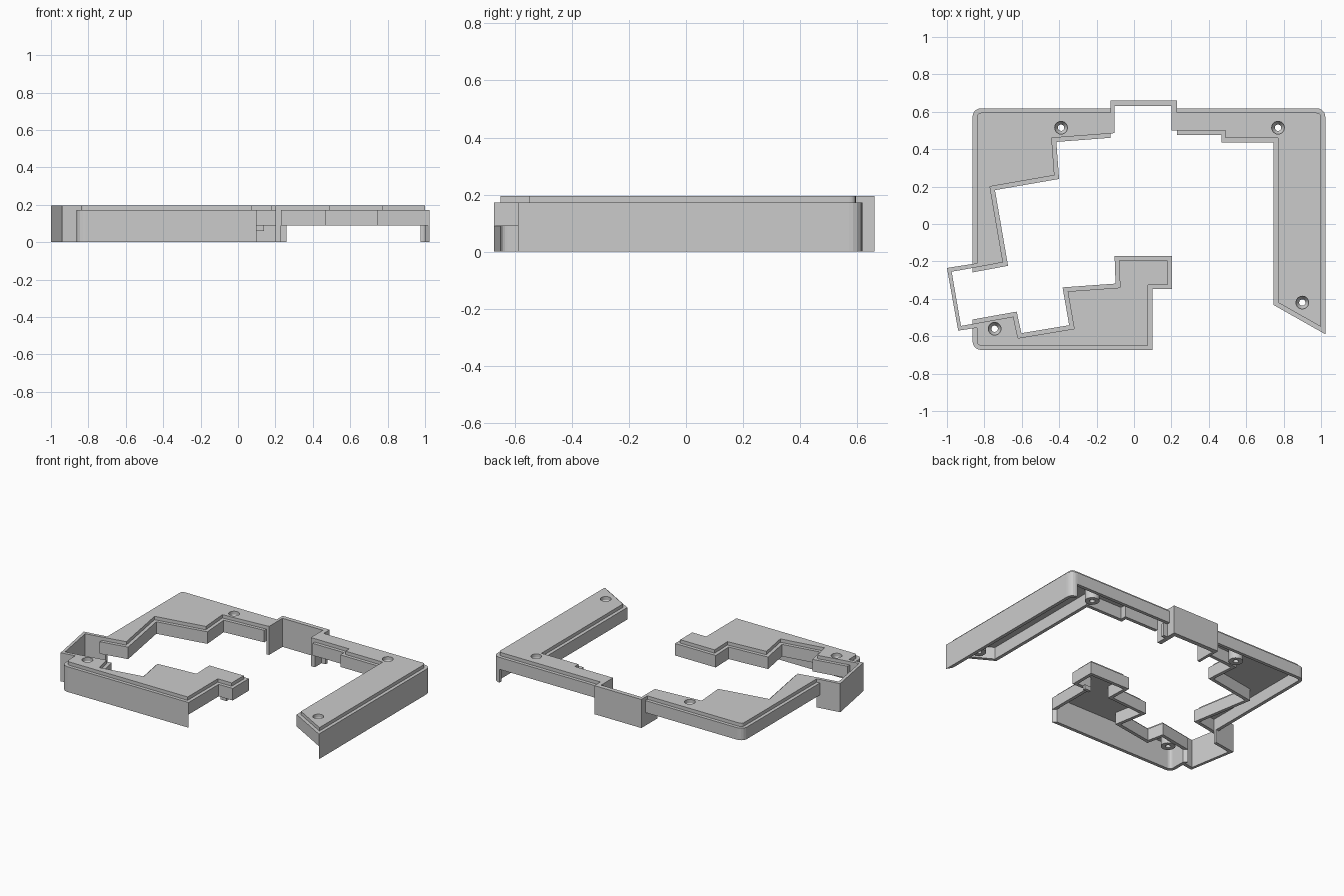
import bpy, bmesh
from math import cos, sin, tau
from mathutils import Vector

cube = bpy.data.objects.get("Cube")
if cube:
    bpy.data.objects.remove(cube, do_unlink=True)

TOP, LOW, ROOF, WALL = 0.195, 0.09, 0.172, 0.023
UP = Vector((0, 0, 1))

grey = bpy.data.materials.new("plain grey")
grey.use_nodes = True
grey.diffuse_color = (0.6, 0.6, 0.6, 1)
grey.node_tree.nodes["Principled BSDF"].inputs["Base Color"].default_value = (0.6, 0.6, 0.6, 1)


def finish(name, bm):
    """Turn a bmesh into a shaded object."""
    bmesh.ops.recalc_face_normals(bm, faces=bm.faces)
    mesh = bpy.data.meshes.new(name)
    bm.to_mesh(mesh)
    bm.free()
    mesh.materials.append(grey)
    obj = bpy.data.objects.new(name, mesh)
    bpy.context.collection.objects.link(obj)
    bpy.ops.object.select_all(action='DESELECT')
    obj.select_set(True)
    bpy.context.view_layer.objects.active = obj
    bpy.ops.object.shade_smooth_by_angle()


def add_prism(bm, loops, z0, z1):
    """Add a solid with an outline and optional hole outlines."""
    caps = {z0: [], z1: []}
    for loop in loops:
        rings = {}
        for z in (z0, z1):
            ring = [bm.verts.new((p[0], p[1], z)) for p in loop]
            caps[z] += [bm.edges.new((v, ring[i - 1])) for i, v in enumerate(ring)]
            rings[z] = ring
        low, high = rings[z0], rings[z1]
        for i in range(len(loop)):
            bm.faces.new((low[i - 1], low[i], high[i], high[i - 1]))
    for edges in caps.values():
        bmesh.ops.triangle_fill(bm, edges=edges, use_beauty=True, normal=UP)


def solid(name, points, z0, z1):
    bm = bmesh.new()
    add_prism(bm, [points], z0, z1)
    finish(name, bm)


def circle(x, y, r, n=24):
    return [(x + r * cos(tau * i / n), y + r * sin(tau * i / n)) for i in range(n)]


def round_corners(edges, corners, r=0.025, steps=5):
    """Replace the listed corners of an outline by small arcs."""
    out = []
    for i, (x, y, bottom) in enumerate(edges):
        if (x, y) not in corners:
            out.append((x, y, bottom))
            continue
        p = Vector((x, y))
        a = p + (Vector(edges[i - 1][:2]) - p).normalized() * r
        b = p + (Vector(edges[(i + 1) % len(edges)][:2]) - p).normalized() * r
        for k in range(steps + 1):
            t = k / steps
            q = a * (1 - t) ** 2 + p * 2 * t * (1 - t) + b * t * t
            out.append((q.x, q.y, bottom))
    return out


def inset(edges):
    """Inner corner points of the walls; open edges get no thickness."""
    out = []
    for i, e in enumerate(edges):
        p, before = Vector(e[:2]), edges[i - 1]
        a = (p - Vector(before[:2])).normalized()
        b = (Vector(edges[(i + 1) % len(edges)][:2]) - p).normalized()
        da = 0 if before[2] is None else WALL
        db = 0 if e[2] is None else WALL
        det = a.x * b.y - a.y * b.x
        if abs(det) < 0.001:
            out.append(p + Vector((a.y, -a.x)) * max(da, db))
        else:
            out.append(p + (a * db - b * da) / -det if det < 0 else p - (a * db - b * da) / det)
    return out


def shell(name, edges, screws, corners=()):
    """Roof plate with screw holes, and a wall hanging from each closed edge.

    Each edge is (start x, start y, bottom height), clockwise."""
    edges = round_corners(edges, corners)
    bm = bmesh.new()
    add_prism(bm, [edges] + [circle(x, y, 0.034) for x, y in screws], ROOF, TOP)
    inner = inset(edges)
    for i, (x, y, bottom) in enumerate(edges):
        j = (i + 1) % len(edges)
        if bottom is not None:
            add_prism(bm, [[(x, y), edges[j][:2], inner[j], inner[i]]], bottom, ROOF)
    # Hollow screw bosses with a countersunk seat
    profile = [(0.034, ROOF), (0.017, 0.145), (0.017, LOW), (0.045, LOW), (0.045, ROOF)]
    for x, y in screws:
        rings = [[bm.verts.new((*c, z)) for c in circle(x, y, r)] for r, z in profile]
        for k, ring in enumerate(rings):
            prev = rings[k - 1]
            for i in range(len(ring)):
                bm.faces.new((prev[i - 1], prev[i], ring[i], ring[i - 1]))
    finish(name, bm)


def with_bottom(points, bottom):
    return [(x, y, bottom) for x, y in points]


# Right arm and the right half of the back
shell("right_arm",
      [(0.23, 0.595, LOW), (1, 0.595, 0)]
      + with_bottom([(1, -0.55), (0.77, -0.42), (0.77, 0.46), (0.49, 0.46), (0.49, 0.50)], LOW)
      + [(0.23, 0.50, None)],
      [(0.77, 0.515), (0.90, -0.42)], [(1, 0.595)])

# Left half of the back and the side
shell("back_corner",
      [(-0.84, 0.595, LOW), (-0.125, 0.595, None)]
      + with_bottom([(-0.125, 0.484), (-0.44, 0.46), (-0.425, 0.26), (-0.77, 0.20),
                     (-0.70, -0.205), (-0.84, -0.231)], LOW),
      [(-0.39, 0.515)], [(-0.84, 0.595)])

# Front part with its short arm
shell("front_arm",
      with_bottom([(-0.84, -0.53), (-0.645, -0.495), (-0.62, -0.61), (-0.32, -0.56),
                   (-0.355, -0.36), (-0.075, -0.34), (-0.08, -0.195), (0.18, -0.195),
                   (0.18, -0.325), (0.075, -0.325)], LOW)
      + [(0.075, -0.65, 0), (-0.84, -0.65, 0)],
      [(-0.745, -0.56)], [(-0.84, -0.65)])

# Thin full-height bands around the two connector openings
solid("back_band", [(-0.125, 0.484), (-0.125, 0.66), (0.23, 0.66), (0.23, 0.50),
                    (0.20, 0.50), (0.20, 0.63), (-0.105, 0.63), (-0.105, 0.486)], 0, TOP)
solid("side_band", [(-0.84, -0.231), (-0.975, -0.255), (-0.925, -0.545), (-0.84, -0.53),
                    (-0.84, -0.555), (-0.94, -0.57), (-1, -0.235), (-0.84, -0.21)], 0, TOP)

# Wall stub beside the back band, and the clip under the short arm
solid("wall_stub", [(0.23, 0.573), (0.26, 0.573), (0.26, 0.595), (0.23, 0.595)], 0, LOW)
solid("arm_clip", [(0.095, -0.325), (0.14, -0.325), (0.14, -0.303), (0.095, -0.303)], 0.06, LOW)
